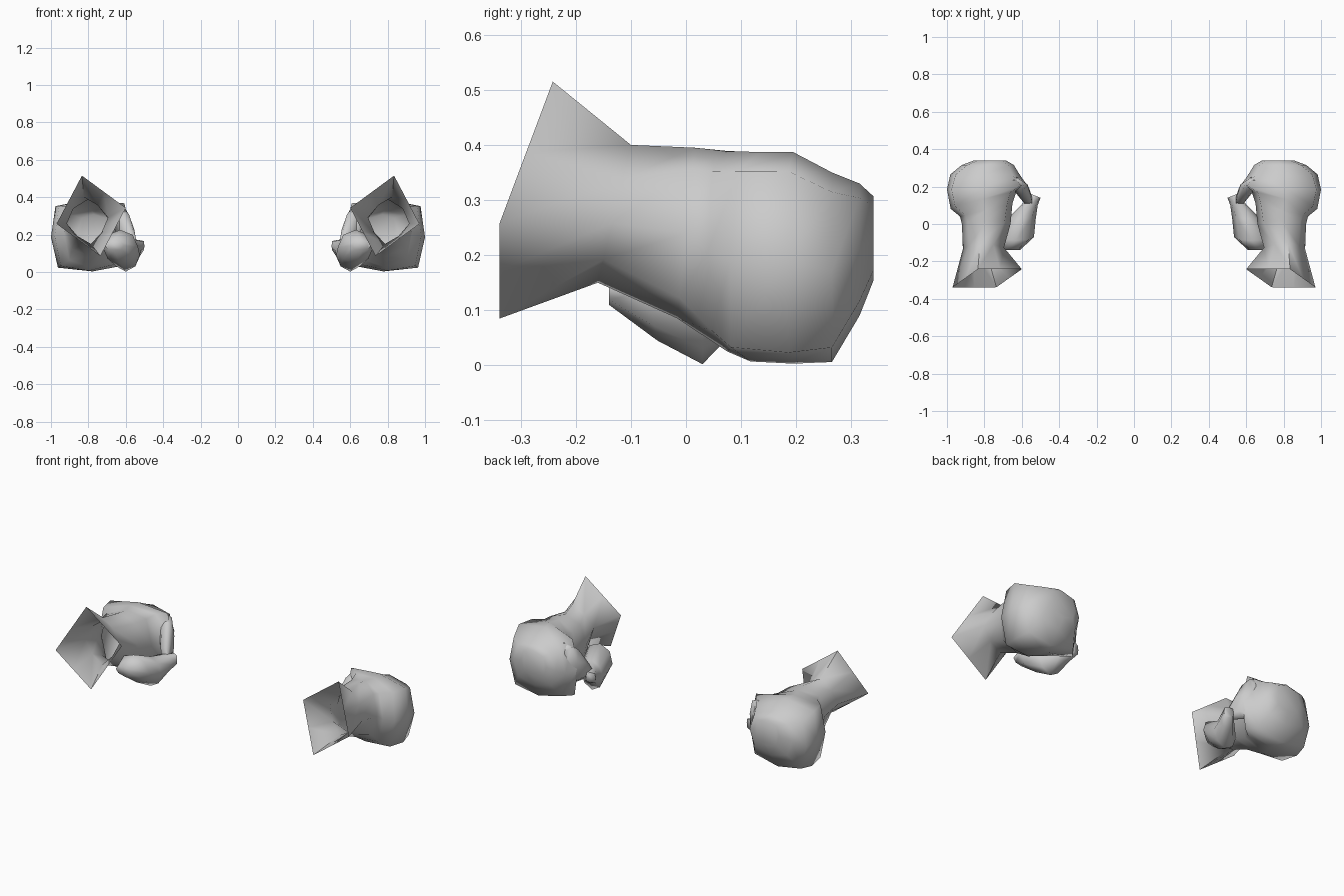
import bpy
import bmesh
import math

default_cube = bpy.data.objects.get("Cube")
if default_cube:
    bpy.data.objects.remove(default_cube, do_unlink=True)

# Single plain grey surface
grey = bpy.data.materials.new("plain_grey")
grey.use_nodes = True
grey_value = (0.6, 0.6, 0.6, 1)
grey.diffuse_color = grey_value
grey.node_tree.nodes["Principled BSDF"].inputs["Base Color"].default_value = grey_value


def ring_points(y, centre_x, centre_z, radius_x, radius_z, power=2, slope=0, lean=0, twist=0):
    """Eight-sided superellipse: power 1 is a diamond, high power is a square."""
    points = []
    for step in range(8):
        angle = step * math.tau / 8
        c, s = math.cos(angle), math.sin(angle)
        reach = (abs(c) ** power + abs(s) ** power) ** (-1 / power)
        a, b = radius_x * reach * c, radius_z * reach * s
        dx, dz = a + lean * b, b - lean * a
        points.append((centre_x + dx, y + slope * dz + twist * dx, centre_z + dz))
    return points


def loft(name, rings, side, open_start=False):
    """Skin a row of rings into a smooth part on one side."""
    bm = bmesh.new()
    loops = []
    for ring in rings:
        loops.append([bm.verts.new((side * x, y, z)) for x, y, z in ring_points(*ring)])
    for first, second in zip(loops, loops[1:]):
        for i in range(len(first)):
            j = (i + 1) % len(first)
            bm.faces.new((first[i], first[j], second[j], second[i]))
    start_cap = bm.faces.new(loops[0])
    bm.faces.new(loops[-1])
    bmesh.ops.recalc_face_normals(bm, faces=bm.faces)
    if open_start:
        bmesh.ops.delete(bm, geom=[start_cap], context="FACES_ONLY")
    mesh = bpy.data.meshes.new(name)
    bm.to_mesh(mesh)
    bm.free()
    mesh.materials.append(grey)
    part = bpy.data.objects.new(name, mesh)
    bpy.context.collection.objects.link(part)
    bpy.ops.object.select_all(action="DESELECT")
    part.select_set(True)
    bpy.context.view_layer.objects.active = part
    bpy.ops.object.shade_smooth_by_angle(angle=math.radians(75))


# Open flared cuff, narrow wrist, back of the hand and closed fist
hand_rings = [
    (-0.29, 0.785, 0.3, 0.185, 0.215, 1, 0.27, 0.23, -0.2),
    (-0.13, 0.805, 0.275, 0.11, 0.125, 1.3, 0.24, 0.15),
    (0, 0.79, 0.24, 0.13, 0.155, 2.5, 0.1),
    (0.075, 0.79, 0.207, 0.14, 0.182, 3, 0, 0, -0.25),
    (0.125, 0.805, 0.197, 0.175, 0.19, 4, 0.05, 0.03, -0.25),
    (0.195, 0.785, 0.195, 0.215, 0.192, 4.5, 0, 0.04, -0.05),
    (0.265, 0.797, 0.178, 0.185, 0.172, 3.5, 0, 0.03),
    (0.315, 0.782, 0.21, 0.14, 0.12, 2.8),
    (0.34, 0.77, 0.23, 0.085, 0.077, 2.5),
]

# Thick thumb base tapering to a small squared tip
thumb_rings = [
    (-0.14, 0.66, 0.14, 0.05, 0.03, 2),
    (-0.07, 0.63, 0.135, 0.095, 0.09, 2, -0.2),
    (0.03, 0.6, 0.09, 0.075, 0.088, 1.8),
    (0.1, 0.56, 0.125, 0.045, 0.05, 3),
    (0.15, 0.525, 0.14, 0.025, 0.03, 4, 0, 0, 0.4),
]

# Curled finger edge leaning down over the thumb
finger_rings = [
    (0.11, 0.565, 0.17, 0.02, 0.04, 3, 0.3, 0.25),
    (0.16, 0.59, 0.22, 0.035, 0.1, 3, 0.3, 0.25),
    (0.21, 0.62, 0.23, 0.05, 0.12, 3, 0.2, 0.2),
    (0.25, 0.66, 0.22, 0.04, 0.1, 3),
]

for label, side in (("left", 1), ("right", -1)):
    loft(label + "_hand", hand_rings, side, open_start=True)
    loft(label + "_thumb", thumb_rings, side)
    loft(label + "_curled_fingers", finger_rings, side)
